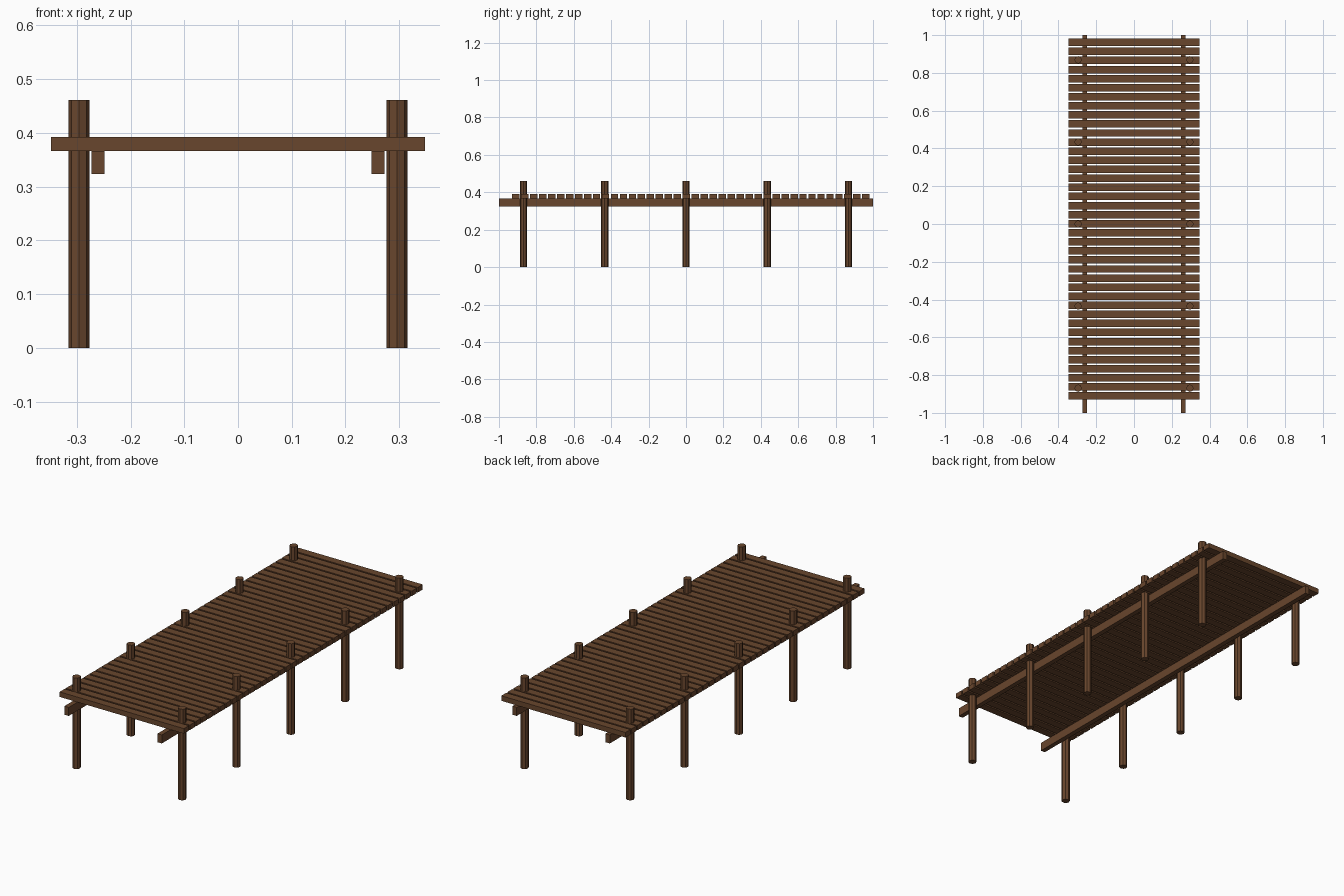
import bpy, bmesh, math
from mathutils import Matrix

if "Cube" in bpy.data.objects:
    bpy.data.objects.remove(bpy.data.objects["Cube"])

wood = bpy.data.materials.new("brown wood")
wood.diffuse_color = (0.14, 0.061, 0.026, 1)
wood.use_nodes = True
wood.node_tree.nodes["Principled BSDF"].inputs["Base Color"].default_value = wood.diffuse_color


def finish(name, bm):
    me = bpy.data.meshes.new(name)
    bm.to_mesh(me)
    bm.free()
    me.materials.append(wood)
    ob = bpy.data.objects.new(name, me)
    bpy.context.collection.objects.link(ob)
    return ob


def box(name, x0, x1, y0, y1, z0, z1):
    bm = bmesh.new()
    size = Matrix.Diagonal((x1 - x0, y1 - y0, z1 - z0, 1))
    centre = Matrix.Translation(((x0 + x1) / 2, (y0 + y1) / 2, (z0 + z1) / 2))
    bmesh.ops.create_cube(bm, size=1, matrix=centre @ size)
    return finish(name, bm)


def post(name, x, y, r, h):
    # eight-sided pile with a corner facing each axis
    bm = bmesh.new()
    bmesh.ops.create_cone(bm, cap_ends=True, segments=8, radius1=r, radius2=r,
                          depth=h, matrix=Matrix.Translation((x, y, h / 2)))
    return finish(name, bm)


DECK_BOTTOM, DECK_TOP = 0.3665, 0.392

# deck planks
for i in range(40):
    y = -0.93 + i * 0.048
    box(f"plank_{i + 1}", -0.348, 0.348, y, y + 0.0395, DECK_BOTTOM, DECK_TOP)

for side, s in (("left", -1), ("right", 1)):
    # long beams under the deck
    xs = sorted((s * 0.2485, s * 0.273))
    box(f"{side}_beam", xs[0], xs[1], -1, 1, 0.3235, DECK_BOTTOM)
    # posts
    for j in range(5):
        post(f"{side}_post_{j + 1}", s * 0.296, (j - 2) * 0.4345, 0.0196, 0.4615)
